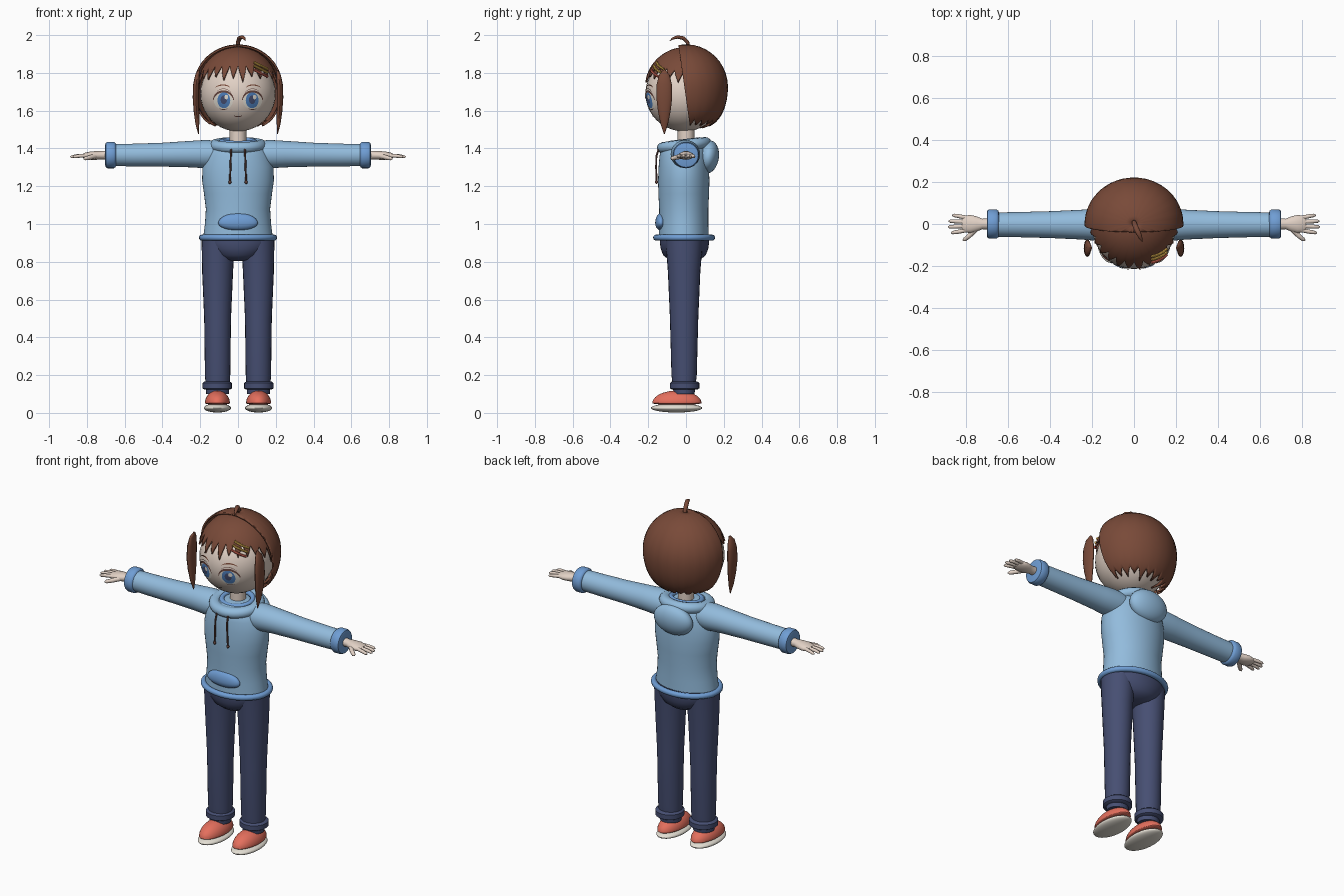
import bpy, bmesh, math
from mathutils import Vector, Matrix

if "Cube" in bpy.data.objects:
    bpy.data.objects.remove(bpy.data.objects["Cube"])

def mat(name, r, g, b):
    m = bpy.data.materials.new(name)
    m.diffuse_color = (r, g, b, 1)
    m.use_nodes = True
    m.node_tree.nodes["Principled BSDF"].inputs["Base Color"].default_value = m.diffuse_color
    return m

HAIR = mat("brown hair", .19, .068, .04)
SKIN = mat("skin", .76, .64, .56)
BLUE = mat("light blue cloth", .29, .5, .72)
TRIM = mat("trim blue", .16, .34, .66)
DENIM = mat("denim", .062, .078, .17)
CORAL = mat("coral", .78, .16, .11)
WHITE = mat("off white", .78, .74, .66)
IRIS = mat("iris blue", .08, .22, .52)
GOLD = mat("gold", .7, .42, .08)
DARK = mat("dark brown", .13, .06, .05)

def finish(name, bm, m, mirror=False, thick=0, closed=True):
    if closed:
        bmesh.ops.recalc_face_normals(bm, faces=bm.faces)
    me = bpy.data.meshes.new(name)
    bm.to_mesh(me)
    bm.free()
    me.materials.append(m)
    ob = bpy.data.objects.new(name, me)
    bpy.context.collection.objects.link(ob)
    if thick:
        s = ob.modifiers.new("thickness", 'SOLIDIFY')
        s.thickness, s.offset = thick, -1
    if mirror:
        ob.modifiers.new("mirror", 'MIRROR').use_clip = False
    return ob

def tube(name, pts, m, u=(1, 0, 0), n=24, mirror=False):
    """Elliptical loft through points (x, y, z, radius along u, radius across)."""
    bm, rings = bmesh.new(), []
    P = [Vector(p[:3]) for p in pts]
    for i, p in enumerate(pts):
        d = (P[min(i + 1, len(P) - 1)] - P[max(i - 1, 0)]).normalized()
        a = Vector(u)
        a = (a - d * a.dot(d)).normalized()
        b = d.cross(a)
        rings.append([bm.verts.new(P[i] + a * p[3] * math.cos(t) + b * p[4] * math.sin(t))
                      for t in (2 * math.pi * k / n for k in range(n))])
    for r, s in zip(rings, rings[1:]):
        for k in range(n):
            bm.faces.new((r[k], r[(k + 1) % n], s[(k + 1) % n], s[k]))
    bm.faces.new(rings[0][::-1])
    bm.faces.new(rings[-1])
    return finish(name, bm, m, mirror)

def ball(name, c, r, m, mirror=False, flat=1.0, tilt=0):
    """Ellipsoid; flat squashes its lower half."""
    bm = bmesh.new()
    bmesh.ops.create_uvsphere(bm, u_segments=32, v_segments=20, radius=1)
    for v in bm.verts:
        v.co = Vector((v.co.x * r[0], v.co.y * r[1], v.co.z * r[2] * (flat if v.co.z < 0 else 1)))
    bm.transform(Matrix.Translation(c) @ Matrix.Rotation(tilt, 4, 'X'))
    return finish(name, bm, m, mirror)

def ring(name, c, rx, ry, t, m, tilt=0, tz=None, axis='Z', mirror=False):
    """Elliptical torus with tube radius t and tube height tz."""
    bm, N, K = bmesh.new(), 40, 12
    V = []
    for i in range(N):
        a = 2 * math.pi * i / N
        for k in range(K):
            b = 2 * math.pi * k / K
            V.append(bm.verts.new(((rx + t * math.cos(b)) * math.cos(a),
                                   (ry + t * math.cos(b)) * math.sin(a), (tz or t) * math.sin(b))))
    for i in range(N):
        for k in range(K):
            j, l = (i + 1) % N, (k + 1) % K
            bm.faces.new((V[i * K + k], V[j * K + k], V[j * K + l], V[i * K + l]))
    rot = Matrix.Rotation(math.pi / 2, 4, 'Y') if axis == 'X' else Matrix.Rotation(tilt, 4, 'X')
    bm.transform(Matrix.Translation(c) @ rot)
    return finish(name, bm, m, mirror)

# Legs, hips and shoes
tube("trouser_leg", [(.108, -.01, .1, .06, .055), (.108, -.01, .2, .067, .067), (.108, -.01, .5, .071, .075),
                     (.108, -.01, .75, .082, .086), (.105, -.01, .92, .088, .1)], DENIM, mirror=True)
tube("trouser_cuff", [(.11, -.007, z, r, r) for z, r in
                      ((.124, .068), (.13, .078), (.158, .078), (.167, .066))], DENIM, mirror=True)
tube("hips", [(0, -.008, z, x, y) for z, x, y in ((.803, .04, .04), (.812, .09, .085), (.835, .135, .113),
              (.87, .168, .126), (.9, .186, .13), (.94, .188, .13))], DENIM, n=40)
ball("shoe_upper", (.109, -.048, .052), (.066, .13, .066), CORAL, True, .15)
ball("shoe_sole", (.109, -.05, .026), (.072, .136, .024), WHITE, True)

# Sweater body
tube("sweater_body", [(0, -.012, z, x, y) for z, x, y in ((.915, .186, .132), (1, .175, .13), (1.08, .17, .13),
     (1.16, .18, .134), (1.23, .19, .136), (1.3, .188, .133), (1.36, .172, .128), (1.4, .15, .12),
     (1.43, .11, .1), (1.44, .05, .05))], BLUE, n=48)
ring("waist_hem", (0, -.01, .928), .191, .148, .016, TRIM)
ring("collar", (0, -.01, 1.417), .12, .112, .033, BLUE, .12, .03)
ring("collar_lining", (0, -.005, 1.436), .085, .08, .014, TRIM, .12)
ball("hood", (0, .118, 1.355), (.122, .056, .088), BLUE, tilt=-.15)
ball("front_pocket", (0, -.133, 1.005), (.105, .03, .052), TRIM, flat=.75)

# Drawstrings
tube("drawstring", [(.036, -.143, 1.4, .005, .005), (.038, -.157, 1.36, .005, .005),
                    (.04, -.158, 1.3, .005, .005), (.043, -.156, 1.22, .005, .005)], DARK, n=8, mirror=True)
ball("drawstring_end", (.043, -.156, 1.222), (.008, .008, .01), DARK, True)

# Sleeves and cuffs
tube("sleeve", [(x, -.003, z, y, r) for x, z, y, r in ((.1, 1.37, .075, .07), (.17, 1.37, .078, .075),
     (.25, 1.37, .071, .07), (.4, 1.367, .064, .063), (.55, 1.365, .06, .06), (.67, 1.365, .058, .058))],
     BLUE, (0, 1, 0), 32, True)
tube("sleeve_cuff", [(x, 0, 1.365, r, r) for x, r in ((.645, .056), (.648, .064), (.658, .07), (.69, .07),
     (.7, .065), (.703, .055))], TRIM, (0, 1, 0), 32, True)

# Hands
tube("palm", [(.69, 0, 1.365, .026, .024), (.725, 0, 1.364, .025, .022), (.75, 0, 1.363, .036, .023),
              (.78, 0, 1.362, .043, .022), (.81, 0, 1.361, .04, .016), (.822, 0, 1.361, .03, .01)],
     SKIN, (0, 1, 0), 20, True)
for i, reach in enumerate((.868, .885, .888, .874)):
    y = .033 - i * .022
    tube("finger_%d" % (i + 1), [(.8, y * .9, 1.363, .01, .01), (reach - .03, y * 1.15, 1.36, .0095, .0095),
         (reach - .008, y * 1.25, 1.356, .008, .008), (reach, y * 1.27, 1.355, .003, .003)],
         SKIN, (0, 1, 0), 10, True)
tube("thumb", [(.752, -.02, 1.36, .014, .014), (.785, -.055, 1.352, .012, .012),
               (.808, -.074, 1.347, .01, .01), (.817, -.079, 1.345, .003, .003)], SKIN, (0, 0, 1), 10, True)

# Head and neck
HC, HR = Vector((0, -.01, 1.69)), Vector((.2, .205, .2))
tube("neck", [(0, 0, 1.4, .044, .044), (0, 0, 1.53, .044, .044)], SKIN)
ball("head", HC, HR, SKIN)

def on_face(x, z, off):
    s = 1 - (x / HR.x) ** 2 - ((z - HC.z) / HR.z) ** 2
    return Vector((x, HC.y - HR.y * math.sqrt(max(s, 0)) - off, z))

def spot(name, x, z, rx, rz, off, m, mirror=True):
    """Oval plate that hugs the face."""
    bm, N = bmesh.new(), 28
    loops = [[bm.verts.new(on_face(x + rx * f * math.cos(a), z + rz * f * math.sin(a), off))
              for a in (2 * math.pi * k / N for k in range(N))] for f in (.3, .65, 1)]
    bm.faces.new(loops[0])
    for p, q in zip(loops, loops[1:]):
        for k in range(N):
            bm.faces.new((p[k], q[k], q[(k + 1) % N], p[(k + 1) % N]))
    finish(name, bm, m, mirror, closed=False)

def stroke(name, x, z, rx, rz, a0, a1, w, m, mirror=True):
    """Tapered arc on the face, angles in degrees."""
    bm, N, prev = bmesh.new(), 14, None
    for k in range(N + 1):
        a = math.radians(a0 + (a1 - a0) * k / N)
        h = w * (.25 + .75 * math.sin(math.pi * k / N))
        cur = [bm.verts.new(on_face(x + (rx + s * h) * math.cos(a), z + (rz + s * h) * math.sin(a), .004))
               for s in (-.5, .5)]
        if prev:
            bm.faces.new((prev[0], prev[1], cur[1], cur[0]))
        prev = cur
    finish(name, bm, m, mirror, closed=False)

# Facial features
spot("eye_white", .077, 1.652, .05, .046, .001, WHITE)
spot("iris", .075, 1.655, .034, .042, .0025, IRIS)
spot("pupil", .075, 1.658, .017, .023, .004, DENIM)
for s in (-1, 1):
    spot("eye_highlight", s * .075 + .013, 1.672, .01, .012, .0055, WHITE, False)
stroke("upper_lash", .077, 1.652, .054, .05, 175, 5, .012, DARK)
stroke("lower_lash", .077, 1.652, .045, .046, 240, 300, .004, DARK)
stroke("eyelid_fold", .077, 1.662, .052, .054, 140, 40, .003, DARK)
stroke("eyebrow", .08, 1.70, .05, .036, 140, 40, .007, HAIR)
stroke("mouth", 0, 1.582, .024, .014, 200, 340, .005, DARK, False)

# Hair shells with zigzag ends
def shell(name, c, r, a0, a1, tips, low, flare, cut=None):
    """Polar grid around the head; tips gives each tooth length, low the valley height by angle."""
    bm, per, rows, grid = bmesh.new(), 6, 16, []
    n = len(tips) * per
    for i in range(n + 1):
        a = math.radians(a0 + (a1 - a0) * i / n)
        f = (i % per) / per
        z = low(math.degrees(a)) - tips[(i // per) % len(tips)] * (1 - abs(2 * f - 1))
        t1 = math.acos(max(-.97, (z - c[2]) / r[2]))
        col = []
        for j in range(rows + 1):
            t = .02 + (t1 - .02) * j / rows
            s = math.sin(t) ** (flare if t > math.pi / 2 else 1)
            col.append(bm.verts.new((c[0] + r[0] * s * math.sin(a), c[1] - r[1] * s * math.cos(a),
                                     c[2] + r[2] * math.cos(t))))
        grid.append(col)
    for p, q in zip(grid, grid[1:]):
        for j in range(rows):
            bm.faces.new((p[j], p[j + 1], q[j + 1], q[j]))
    bmesh.ops.remove_doubles(bm, verts=bm.verts, dist=.0004)
    if cut:
        bmesh.ops.bisect_plane(bm, geom=bm.verts[:] + bm.edges[:] + bm.faces[:],
                               plane_co=cut[0], plane_no=cut[1], clear_outer=True)
    finish(name, bm, HAIR, thick=.01, closed=False)

shell("back_hair", (0, 0, 1.725), (.236, .222, .226), -180, 180,
      [.035, .025, .045, .03] * 6, lambda a: 1.55, .6, ((0, -.04, 1.95), (0, -1, -.14)))
BC, BR = (0, 0, 1.715), (.216, .22, .222)
shell("bangs", BC, BR, -100, 100, [.09, .06, .05, .07, .06, .08, .07, .09, .06, .07, .06, .05, .06, .09],
      lambda a: 1.84 - .05 * max(0, abs(a) - 45) / 55, 1)

# Side locks and top curl
tube("side_lock", [(x, -.115, z, y, t) for x, z, y, t in ((.205, 1.815, .006, .005), (.215, 1.79, .028, .011),
     (.221, 1.74, .04, .016), (.223, 1.67, .042, .017), (.22, 1.6, .034, .015), (.215, 1.53, .02, .01),
     (.209, 1.476, .002, .002))], HAIR, (0, 1, 0), 16, True)
tube("top_curl", [(0, .012, 1.93, .008, .008), (0, .008, 1.962, .011, .01), (.008, -.015, 1.984, .013, .01),
     (.022, -.045, 1.99, .012, .009), (.033, -.07, 1.982, .008, .006), (.04, -.086, 1.97, .001, .001)],
     HAIR, n=12)

# Hair clips
for name, dz, m in (("upper_clip", .018, GOLD), ("middle_clip", 0, GOLD), ("lower_clip", -.022, CORAL)):
    pts = []
    for k in range(5):
        x, z = .085 + .018 * k, 1.838 + dz - .009 * k
        s = 1 - (x / BR[0]) ** 2 - ((z - BC[2]) / BR[2]) ** 2
        pts.append((x, -BR[1] * math.sqrt(max(s, 0)) - .009, z, .007, .007))
    tube(name, pts, m, (0, 0, 1), 8)

# Smooth shading with sharp edges kept
bpy.ops.object.select_all(action='SELECT')
bpy.context.view_layer.objects.active = bpy.data.objects["head"]
bpy.ops.object.shade_smooth_by_angle(angle=math.radians(40))
